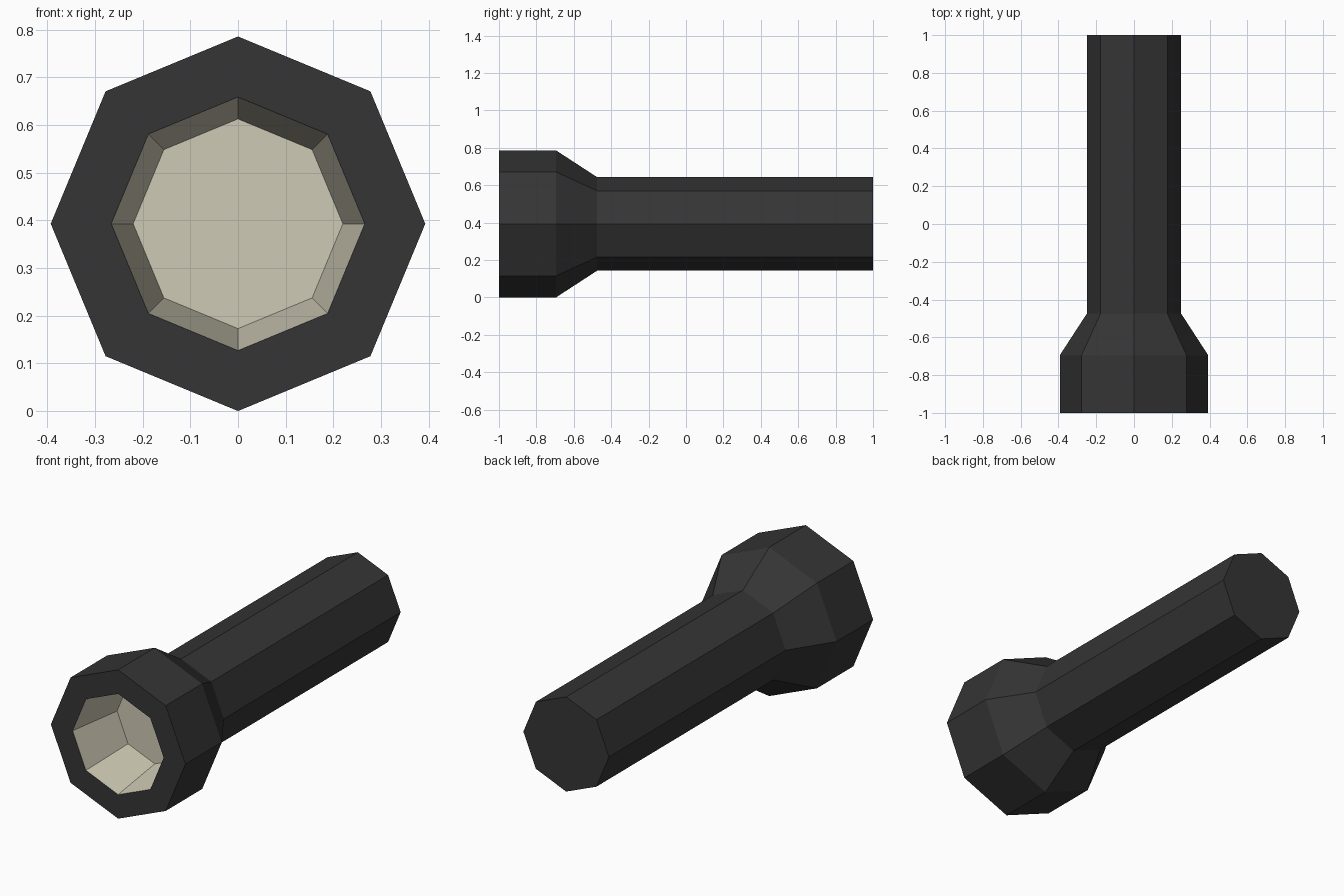
import bpy, bmesh
from math import cos, sin, tau

cube = bpy.data.objects.get("Cube")
if cube:
    bpy.data.objects.remove(cube, do_unlink=True)

SIDES = 8
HEAD_R = 0.393   # also the height of the axis above the ground
RIM_R = 0.266
RING_Y = -0.695  # where the head starts to taper, and the depth of the cup


def material(name, rgb):
    mat = bpy.data.materials.new(name)
    mat.use_nodes = True
    mat.diffuse_color = (*rgb, 1)
    mat.node_tree.nodes["Principled BSDF"].inputs["Base Color"].default_value = (*rgb, 1)
    return mat


def lathe(name, profile, mat, cap_end=True):
    """Sweep (y, radius) points around the long axis; optionally cap the last ring."""
    bm = bmesh.new()
    rings = []
    for y, r in profile:
        angles = [tau * i / SIDES for i in range(SIDES)]
        rings.append([bm.verts.new((r * cos(a), y, HEAD_R + r * sin(a))) for a in angles])
    for a, b in zip(rings, rings[1:]):
        for i in range(SIDES):
            j = (i + 1) % SIDES
            # wound so that a profile running front to back faces outward
            bm.faces.new((a[i], b[i], b[j], a[j]))
    if cap_end:
        bm.faces.new(rings[-1][::-1])
    bm.normal_update()
    # orient the end cap consistently with the sweep
    cap = bm.faces[:][-1] if cap_end else None
    if cap and cap.normal.y * (1 if profile[-1][1] > 0 else -1) < 0:
        cap.normal_flip()
    mesh = bpy.data.meshes.new(name)
    bm.to_mesh(mesh)
    bm.free()
    mesh.materials.append(mat)
    obj = bpy.data.objects.new(name, mesh)
    bpy.context.collection.objects.link(obj)
    return obj


black = material("black_casing", (0.035, 0.035, 0.035))
cream = material("cream_reflector", (0.62, 0.59, 0.46))

# Casing: flat front rim, head, tapered neck, handle and closed tail
lathe("casing", [(-1, RIM_R), (-1, HEAD_R), (RING_Y, HEAD_R),
                 (-0.475, 0.25), (1, 0.25)], black)

# Reflector: tapered cup sunk into the head, with a flat floor
lathe("reflector_cup", [(-1, RIM_R), (RING_Y, 0.22)], cream)

# Turn the cup's walls to face the opening
cup = bpy.data.objects["reflector_cup"].data
bm = bmesh.new()
bm.from_mesh(cup)
for face in bm.faces:
    to_axis = -face.calc_center_median()
    to_axis.y, to_axis.z = 0, to_axis.z + HEAD_R
    if len(face.verts) == 4 and face.normal.dot(to_axis) < 0:
        face.normal_flip()
bm.to_mesh(cup)
bm.free()
